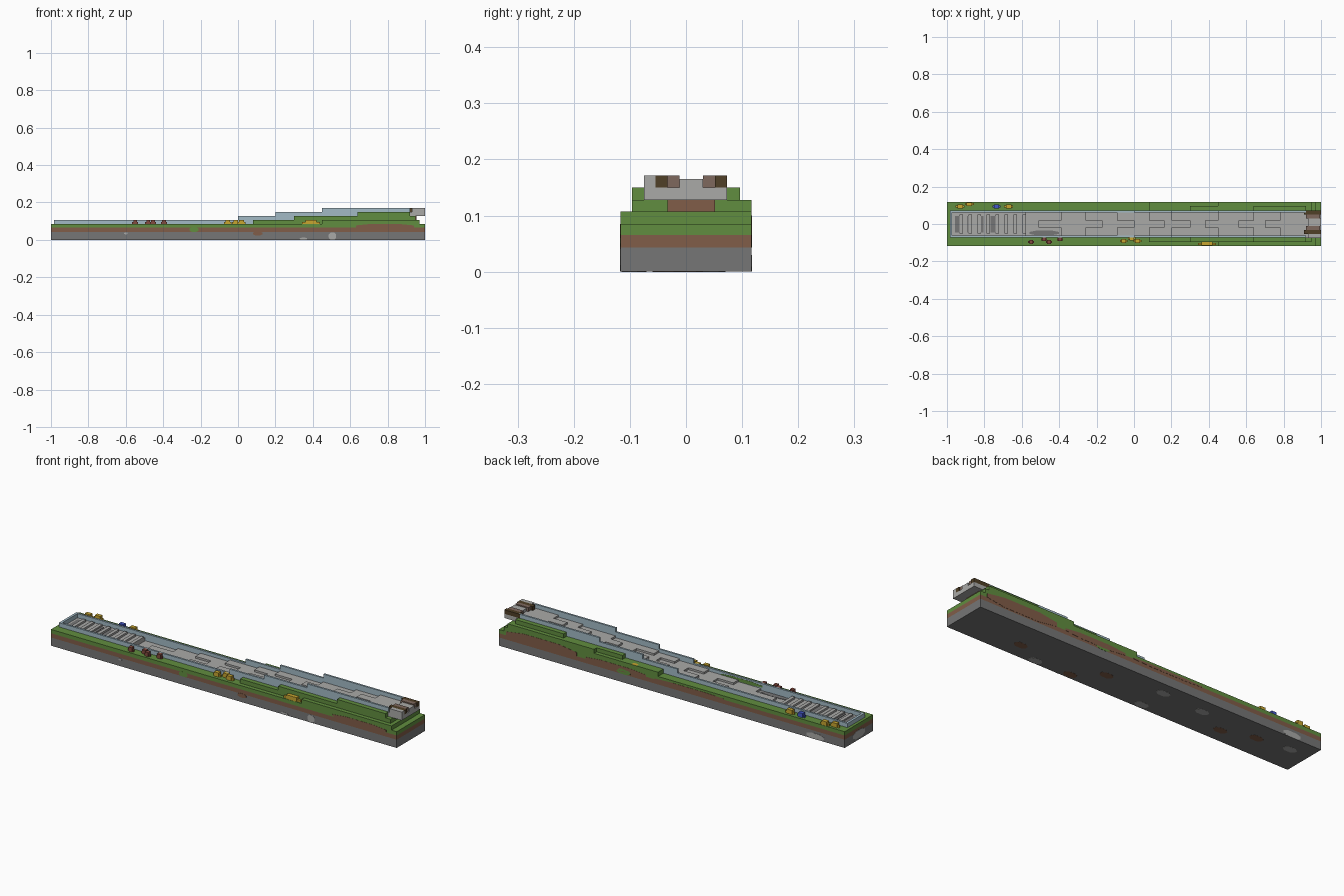
import bpy

cube = bpy.data.objects.get("Cube")
if cube:
    bpy.data.objects.remove(cube, do_unlink=True)


def material(name, r, g, b):
    m = bpy.data.materials.new(name)
    m.use_nodes = True
    m.diffuse_color = (r, g, b, 1)
    m.node_tree.nodes["Principled BSDF"].inputs["Base Color"].default_value = (r, g, b, 1)
    return m


STONE = material("stone grey", .18, .18, .18)
PALE = material("pale paving grey", .40, .40, .39)
DIRT = material("dirt brown", .22, .11, .065)
GRASS = material("grass green", .12, .27, .05)
WALL = material("pale blue wall", .36, .49, .56)
YELLOW = material("flower yellow", .58, .38, .03)
WOOD = material("dark wood", .08, .05, .02)
TAUPE = material("taupe post", .21, .14, .11)
BLUE = material("flower blue", .06, .10, .60)
RED = material("flower red", .23, .07, .05)


def mesh_object(name, verts, faces, mat):
    me = bpy.data.meshes.new(name)
    me.from_pydata(verts, [], faces)
    me.materials.append(mat)
    ob = bpy.data.objects.new(name, me)
    bpy.context.collection.objects.link(ob)
    return ob


def box(name, x, y, z, mat):
    verts = [(a, b, c) for a in x for b in y for c in z]
    faces = [(0, 1, 3, 2), (4, 6, 7, 5), (0, 4, 5, 1),
             (2, 3, 7, 6), (0, 2, 6, 4), (1, 5, 7, 3)]
    return mesh_object(name, verts, faces, mat)


def patch(name, axis, level, u, v, mat):
    """Thin chamfered plate on the plane where the axis equals level."""
    (u0, u1), (v0, v1) = u, v
    cu, cv = (u1 - u0) * .25, (v1 - v0) * .3
    ring = [(u0 + cu, v0), (u1 - cu, v0), (u1, v0 + cv), (u1, v1 - cv),
            (u1 - cu, v1), (u0 + cu, v1), (u0, v1 - cv), (u0, v0 + cv)]
    verts = []
    for t in (-.001, .001):
        for p in ring:
            q = list(p)
            q.insert(axis, level + t)
            verts.append(q)
    faces = [tuple(range(8)), tuple(range(15, 7, -1))]
    faces += [(i, i + 8, (i + 1) % 8 + 8, (i + 1) % 8) for i in range(8)]
    return mesh_object(name, verts, faces, mat)


W, IN, CH = .117, .072, .062   # ground edge, wall outside, channel half width
S0, S1, G, T1, T2, T3, T4 = .043, .065, .085, .107, .128, .15, .171

# Ground layers, leaving the channel open through the grass
full = (-1, 1)
box("stone_bed", full, (-W, W), (0, S0), STONE)
box("dirt_layer", full, (-W, W), (S0, S1), DIRT)
for side, a, b in (("front", -W, -IN), ("back", IN, W)):
    box(side + "_grass", full, (a, b), (S1, G), GRASS)
for end, a, b in (("right", -1, -.985), ("left", .9, 1)):
    box(end + "_end_grass", (a, b), (-IN, IN), (S1, G), GRASS)

# Grass terraces climbing beside the ramp
box("front_outer_terrace", (.45, .97), (-W, -.096), (G, T1), GRASS)
box("back_outer_terrace", (.08, .97), (.096, W), (G, T1), GRASS)
box("back_upper_terrace", (.45, .95), (.096, W), (T1, T2), GRASS)
for side, a, b in (("front", -.096, -IN), ("back", IN, .096)):
    box(side + "_terrace_low", (.08, .97), (a, b), (G, T1), GRASS)
    box(side + "_terrace_mid", (.30, .95), (a, b), (T1, T2), GRASS)
    box(side + "_terrace_high", (.64, .92), (a, b), (T2, T3), GRASS)
box("end_bank_low", (.9, .97), (-IN, IN), (G, T1), GRASS)
box("end_bank_dirt", (.9, .955), (-.033, .052), (T1, T2), DIRT)
for a, b in ((-IN, -.033), (.052, IN)):
    box("end_bank_shoulder", (.9, .95), (a, b), (T1, T2), GRASS)

# Stepped channel walls
sections = ((-.985, 0, T1), (0, .2, T2), (.2, .45, T3), (.45, .92, T4))
for a, b, top in sections:
    for side, y0, y1 in (("front", -IN, -CH), ("back", CH, IN)):
        box(side + "_wall", (a, b), (y0, y1), (S1, top), WALL)
box("channel_end_wall", (-.985, -.972), (-CH, CH), (S1, T1), WALL)

# Ramp paving: the centre strip and the two side strips step at different places
outer = [-.58, -.39, -.26, -.09, .08, .20, .45, .64, .78, .92]
inner = [-.58, -.51, -.17, 0, .16, .30, .38, .56, .70, .92]
lane = .02
for starts, strips in ((outer, ((-CH, -lane), (lane, CH))), (inner, ((-lane, lane),))):
    for i in range(len(starts) - 1):
        for y in strips:
            box("ramp_step", starts[i:i + 2], y, (S1 - .005, .07 + i * .01), PALE)
patch("channel_floor_stone", 2, .071, (-.56, -.40), (-.06, -.035), STONE)
patch("channel_grass", 1, -CH, (-.40, -.16), (.082, .1), GRASS)

# Platform with raised rungs at the low end
box("grille_floor", (-.972, -.58), (-CH, CH), (S1, G), PALE)
for i in range(4):
    x = -.958 + i * .064
    box("grille_slot", (x, x + .026), (-.045, .042), (G, .088), STONE)
for i in range(8):
    x = -.932 + i * .048
    box("rung", (x, x + .018), (-.05, .05), (G, .095), PALE)

# Overhanging deck and posts at the high end
box("end_deck", (.91, 1), (-.075, .073), (T2, T3), PALE)
box("end_centre_block", (.93, 1), (-.012, .03), (T3, T4 - .006), PALE)
box("end_front_block", (.93, 1), (-.075, -.054), (T3, T4), PALE)
for a, b in ((-.033, -.012), (.03, .052)):
    box("end_post", (.92, .995), (a, b), (T3, T4), TAUPE)
for a, b in ((-.054, -.033), (.052, .073)):
    box("end_beam", (.91, 1), (a, b), (T3, T4), WOOD)

# Flowers: bushy blocks with a smaller bud on either side
flowers = (("red", RED, -.09, (-.55, -.48, -.455, -.395), .02),
           ("yellow", YELLOW, -.085, (-.055, -.012, .018), .026),
           ("front_yellow", YELLOW, -.106, (.39,), .06),
           ("back_yellow", YELLOW, .10, (-.93, -.88, -.67, .22), .03),
           ("blue", BLUE, .10, (-.735,), .026))
for name, mat, y, places, w in flowers:
    for i, x in enumerate(places):
        yy = y + (.008 if i % 2 else -.006)
        if abs(yy) > .106:
            yy = .106 if yy > 0 else -.106
        box(name + "_flower", (x - w / 2, x + w / 2), (yy - .01, yy + .01), (G, T1), mat)
        box(name + "_bud", (x - w * .8, x + w * .8), (yy - .005, yy + .005), (G, .096), mat)

# Soil and rock patches on the long faces
for x, z, mat in (((.63, .94), (.06, G), DIRT), ((-.26, -.21), (S0, .067), GRASS),
                  ((.08, .13), (.024, .045), DIRT), ((.485, .525), (0, .04), PALE),
                  ((-.61, -.59), (.03, .04), PALE), ((.33, .37), (0, .012), PALE)):
    patch("front_soil_patch", 1, -W, x, z, mat)
for x, z, mat in (((.55, .96), (.05, .1), DIRT), ((.15, .5), (.055, .083), DIRT),
                  ((.24, .32), (S0, .07), GRASS), ((-.3, .1), (.06, .074), DIRT),
                  ((-.88, -.78), (0, .03), PALE)):
    patch("back_soil_patch", 1, W, x, z, mat)
patch("end_rock_patch", 0, -1, (-.05, .05), (.01, .05), PALE)

# Patches on the underside
for x, y, mat in ((.64, -.03, DIRT), (.17, .01, DIRT), (-.54, -.04, DIRT), (-.71, .01, DIRT),
                  (.3, -.09, DIRT), (.5, -.095, PALE), (-.12, -.09, PALE), (-.13, .05, PALE),
                  (-.37, .035, PALE), (-.89, .03, PALE)):
    patch("underside_patch", 2, .0005, (x - .035, x + .035), (y - .02, y + .02), mat)
